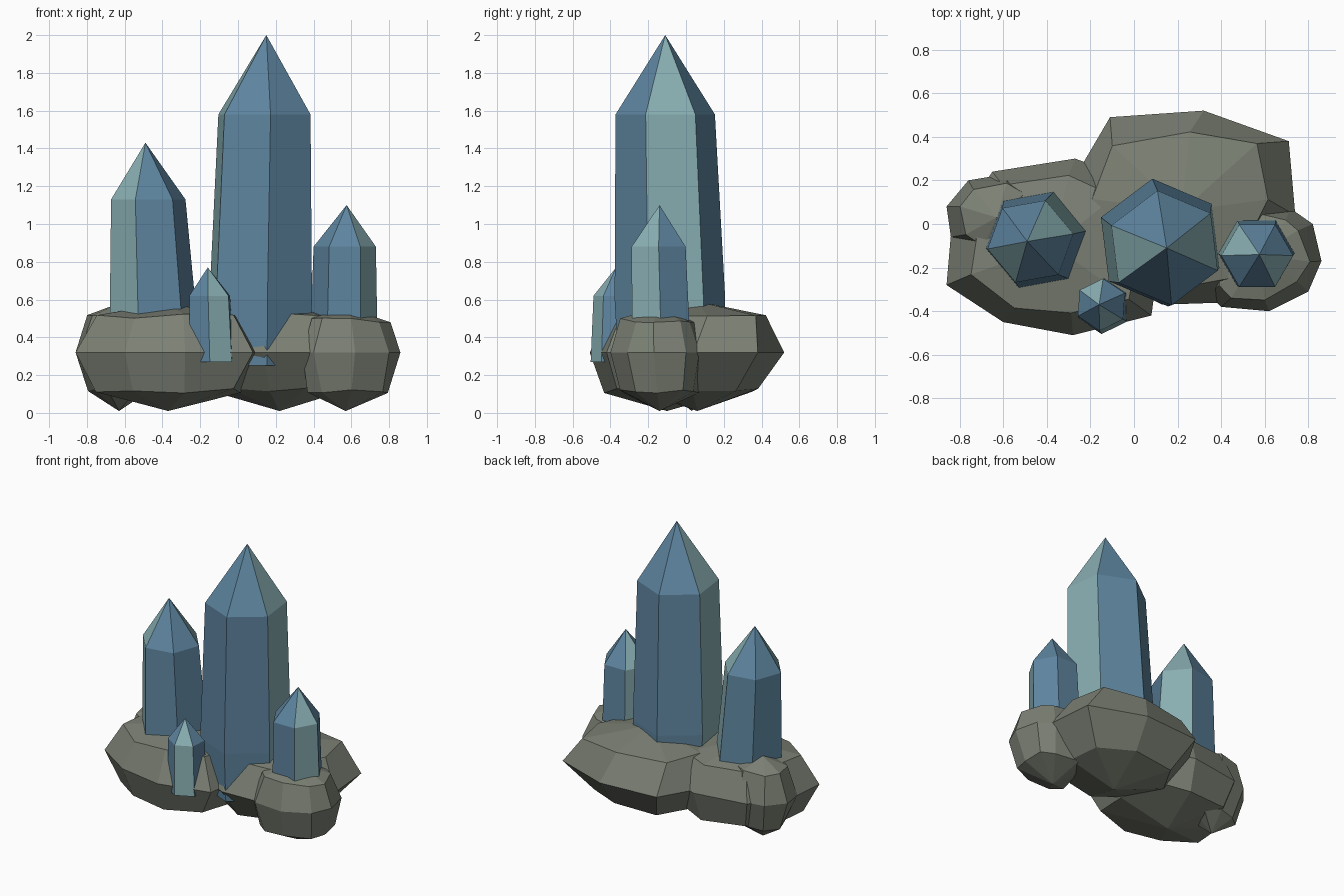
import bpy, bmesh, math, random
from mathutils import Matrix, Vector

random.seed(4)
cube = bpy.data.objects.get("Cube")
if cube:
    bpy.data.objects.remove(cube, do_unlink=True)


def make_material(name, rgb):
    mat = bpy.data.materials.new(name)
    mat.use_nodes = True
    colour = (*rgb, 1.0)
    mat.diffuse_color = colour
    mat.node_tree.nodes["Principled BSDF"].inputs["Base Color"].default_value = colour
    return mat


blue = make_material("crystal blue", (0.112, 0.235, 0.35))
teal = make_material("crystal teal", (0.25, 0.43, 0.45))
stone = make_material("stone grey", (0.2, 0.217, 0.175))


def stack_rings(bm, rings):
    """Bridge equal rings of points; returns the vertex rings and (face, side) pairs."""
    loops = [[bm.verts.new(p) for p in ring] for ring in rings]
    sides = []
    for low, high in zip(loops, loops[1:]):
        count = len(low)
        for i in range(count):
            j = (i + 1) % count
            sides.append((bm.faces.new((low[i], low[j], high[j], high[i])), i))
    return loops, sides


def fan(bm, loop, point):
    """Close a ring with triangles to one point."""
    tip = bm.verts.new(point)
    count = len(loop)
    return [(bm.faces.new((loop[i], loop[(i + 1) % count], tip)), i) for i in range(count)]


def finish(bm, name, materials):
    bmesh.ops.recalc_face_normals(bm, faces=bm.faces[:])
    mesh = bpy.data.meshes.new(name)
    bm.to_mesh(mesh)
    bm.free()
    for mat in materials:
        mesh.materials.append(mat)
    obj = bpy.data.objects.new(name, mesh)
    bpy.context.collection.objects.link(obj)
    return obj


def crystal(name, phase, sections, apex):
    """Six-sided prism with a pointed tip; sections are (x, y, z, radius)."""
    bm = bmesh.new()
    rings = []
    for x, y, z, radius in sections:
        angles = [math.radians(phase + 60 * i) for i in range(6)]
        rings.append([(x + radius * math.cos(a), y + radius * math.sin(a), z) for a in angles])
    loops, sides = stack_rings(bm, rings)
    bm.faces.new(loops[0][::-1])
    sides += fan(bm, loops[-1], apex)
    # Two opposite sides are teal, the rest blue
    for face, side in sides:
        face.material_index = 1 if side % 3 == 0 else 0
    return finish(bm, name, (blue, teal))


def rock(name, centre, outline, top, upper, lower, twist=0):
    """Faceted boulder: an equator outline with a smaller ring above and below."""
    bm = bmesh.new()
    mid = Vector(centre)
    rings = []
    for scale, z, turn in ((lower, 0.12, 0), (1, 0.32, 0), (upper, top - 0.07, twist)):
        spin = Matrix.Rotation(math.radians(turn), 2)
        wobble = 0 if scale == 1 else 0.015
        ring = []
        for point in outline:
            p = mid + spin @ (Vector(point) - mid) * scale
            ring.append([c + random.uniform(-wobble, wobble) for c in (p.x, p.y, z)])
        rings.append(ring)
    loops, _ = stack_rings(bm, rings)
    fan(bm, loops[0], (mid.x, mid.y, 0.01))
    fan(bm, loops[-1], (mid.x, mid.y, top))
    return finish(bm, name, (stone,))


# Crystals
crystal("tall_crystal", -23,
        [(0.12, -0.08, 0.25, 0.28), (0.12, -0.085, 0.6, 0.295), (0.14, -0.11, 1.58, 0.265)],
        (0.15, -0.11, 2))
crystal("medium_crystal", 10,
        [(-0.44, -0.07, 0.3, 0.245), (-0.475, -0.08, 1.13, 0.2)],
        (-0.49, -0.08, 1.43))
crystal("short_crystal", -60,
        [(0.56, -0.13, 0.3, 0.18), (0.565, -0.145, 0.88, 0.165)],
        (0.575, -0.14, 1.1))
crystal("tiny_crystal", -94,
        [(-0.14, -0.375, 0.27, 0.13), (-0.15, -0.37, 0.62, 0.12)],
        (-0.16, -0.37, 0.77))

# Boulders, outlines listed anticlockwise
rock("back_rock", (0.22, 0.06),
     [(0.74, 0.04), (0.71, 0.38), (0.32, 0.52), (-0.11, 0.49),
      (-0.28, 0.2), (-0.18, -0.22), (0.13, -0.37), (0.42, -0.36)],
     0.59, 0.79, 0.68, 9)
rock("front_rock", (-0.37, -0.1),
     [(0.12, -0.12), (0, 0.2), (-0.27, 0.3), (-0.65, 0.24), (-0.84, -0.05),
      (-0.86, -0.28), (-0.6, -0.45), (-0.28, -0.51), (0.08, -0.42)],
     0.58, 0.78, 0.8)
rock("right_rock", (0.57, -0.14),
     [(0.82, 0), (0.72, 0.07), (0.5, 0.1), (0.36, -0.06),
      (0.34, -0.32), (0.4, -0.38), (0.62, -0.4), (0.8, -0.31), (0.86, -0.17)],
     0.56, 0.78, 0.82)
rock("left_rock", (-0.63, 0.03),
     [(-0.43, 0.03), (-0.44, 0.16), (-0.58, 0.23), (-0.76, 0.2),
      (-0.86, 0.08), (-0.84, -0.06), (-0.72, -0.16), (-0.5, -0.14)],
     0.58, 0.74, 0.68)
